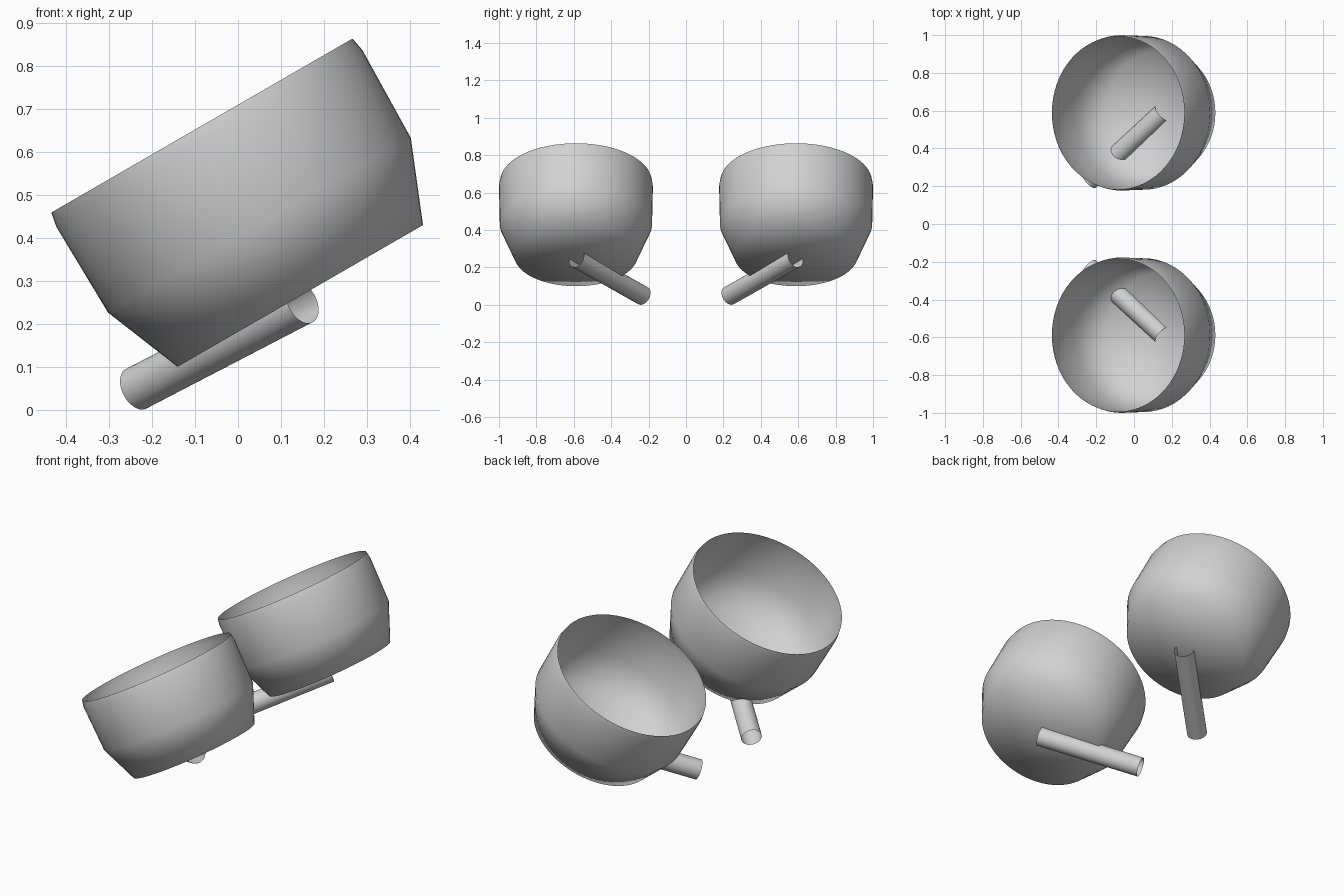
import bpy, bmesh, math
from mathutils import Vector, Matrix

if "Cube" in bpy.data.objects:
    bpy.data.objects.remove(bpy.data.objects["Cube"])

grey = bpy.data.materials.new("plain grey")
grey.diffuse_color = (0.64, 0.64, 0.64, 1)
grey.use_nodes = True
grey.node_tree.nodes["Principled BSDF"].inputs["Base Color"].default_value = grey.diffuse_color


def lathe(name, profile, matrix, segments, close_bottom=False):
    """Revolve (radius, height) points, listed bottom to top, into a thin smooth shell."""
    bm = bmesh.new()
    rings = []
    for r, z in profile:
        rings.append([bm.verts.new((r * math.cos(2 * math.pi * i / segments),
                                    r * math.sin(2 * math.pi * i / segments), z))
                      for i in range(segments)])
    for low, high in zip(rings, rings[1:]):
        for i in range(segments):
            j = (i + 1) % segments
            bm.faces.new((low[i], low[j], high[j], high[i]))
    if close_bottom:
        centre = bm.verts.new((0, 0, profile[0][1]))
        for i in range(segments):
            bm.faces.new((rings[0][(i + 1) % segments], rings[0][i], centre))
    for f in bm.faces:
        f.smooth = True
    bm.transform(matrix)
    mesh = bpy.data.meshes.new(name)
    bm.to_mesh(mesh)
    bm.free()
    mesh.materials.append(grey)
    obj = bpy.data.objects.new(name, mesh)
    bpy.context.collection.objects.link(obj)
    return obj


BOWL = [(0.330, 0.0), (0.407, 0.190), (0.4115, 0.423), (0.405, 0.458)]
TILT = Matrix.Rotation(math.radians(-30), 4, 'Y')

for side, label in ((1, "back"), (-1, "front")):
    # Tilted open bowl with a flat closed base
    place = Matrix.Translation((0.145, side * 0.5885, 0.265)) @ TILT
    lathe(label + "_bowl", BOWL, place, 64, close_bottom=True)

    # Open tube half sunk into the base of the bowl
    low = Vector((-0.237, side * 0.230, 0.049))
    high = Vector((0.150, side * 0.586, 0.250))
    axis = high - low
    turn = axis.to_track_quat('Z', 'Y').to_matrix().to_4x4()
    lathe(label + "_tube", [(0.052, 0), (0.052, axis.length)],
          Matrix.Translation(low) @ turn, 32)
